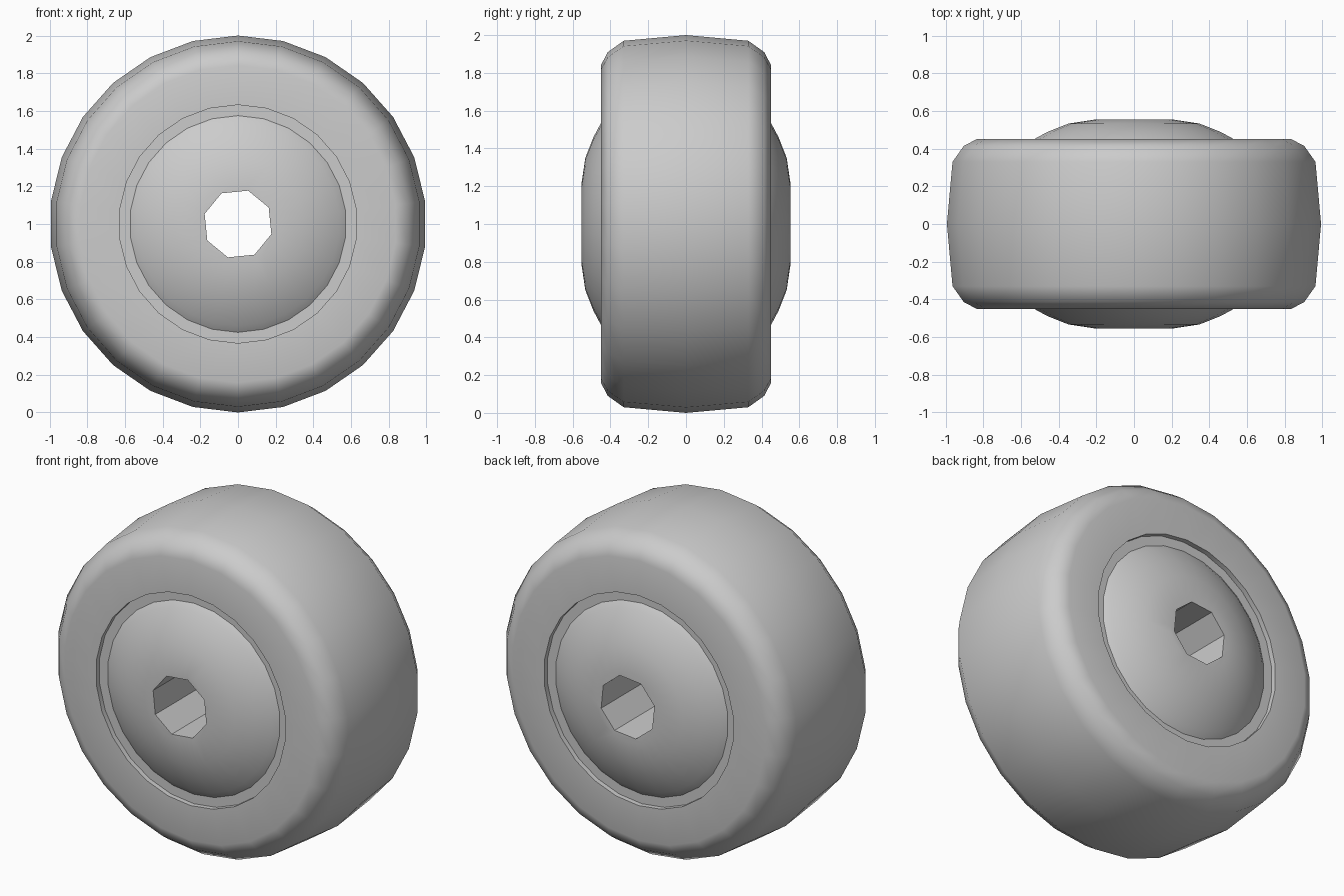
import bpy, bmesh
from math import sin, cos, pi, radians

if "Cube" in bpy.data.objects:
    bpy.data.objects.remove(bpy.data.objects["Cube"])


def lathe(name, profile, sides, loop=False, turn=0.0):
    """Spin (radius, y) points about the wheel axis; loop closes the profile, else ends are capped."""
    bm = bmesh.new()
    rings = []
    for r, y in profile:
        angles = [turn + 2 * pi * i / sides for i in range(sides)]
        rings.append([bm.verts.new((r * sin(a), y, 1 + r * cos(a))) for a in angles])
    pairs = list(zip(rings, rings[1:]))
    if loop:
        pairs.append((rings[-1], rings[0]))
    else:
        bm.faces.new(rings[0])
        bm.faces.new(rings[-1])
    for a, b in pairs:
        for i in range(sides):
            j = (i + 1) % sides
            bm.faces.new((a[i], a[j], b[j], b[i]))
    bmesh.ops.recalc_face_normals(bm, faces=bm.faces)
    mesh = bpy.data.meshes.new(name)
    bm.to_mesh(mesh)
    bm.free()
    obj = bpy.data.objects.new(name, mesh)
    bpy.context.collection.objects.link(obj)
    return obj


def mirrored(half):
    """Mirror a half profile (front edge to middle) in y."""
    return half + [(r, -y) for r, y in reversed(half) if y != 0]


def select(obj):
    bpy.ops.object.select_all(action='DESELECT')
    obj.select_set(True)
    bpy.context.view_layer.objects.active = obj


def smooth(obj, degrees):
    select(obj)
    bpy.ops.object.shade_smooth_by_angle(angle=radians(degrees))
    mod = obj.modifiers.new("weighted", 'WEIGHTED_NORMAL')
    mod.keep_sharp = True


# Tyre with rounded shoulders and a slightly crowned tread
tyre = lathe("tyre", mirrored([(0.632, -0.45), (0.842, -0.45), (0.91, -0.414),
                               (0.97, -0.33), (1.0, 0)]), 26, loop=True)
smooth(tyre, 36)

# Domed hub with a recessed flange that meets the tyre
hub = lathe("hub", mirrored([(0.21, -0.554), (0.35, -0.533), (0.46, -0.49),
                             (0.54, -0.447), (0.575, -0.42), (0.64, -0.42)]), 26)

# Eight-sided axle hole right through the hub
cutter = lathe("axle_hole_cutter", [(0.185, -0.8), (0.185, 0.8)], 8, turn=radians(16.8))
cutter.hide_render = True
cut = hub.modifiers.new("axle_hole", 'BOOLEAN')
cut.operation = 'DIFFERENCE'
cut.solver = 'EXACT'
cut.object = cutter
select(hub)
bpy.ops.object.modifier_apply(modifier=cut.name)
bpy.data.objects.remove(cutter, do_unlink=True)
smooth(hub, 30)
